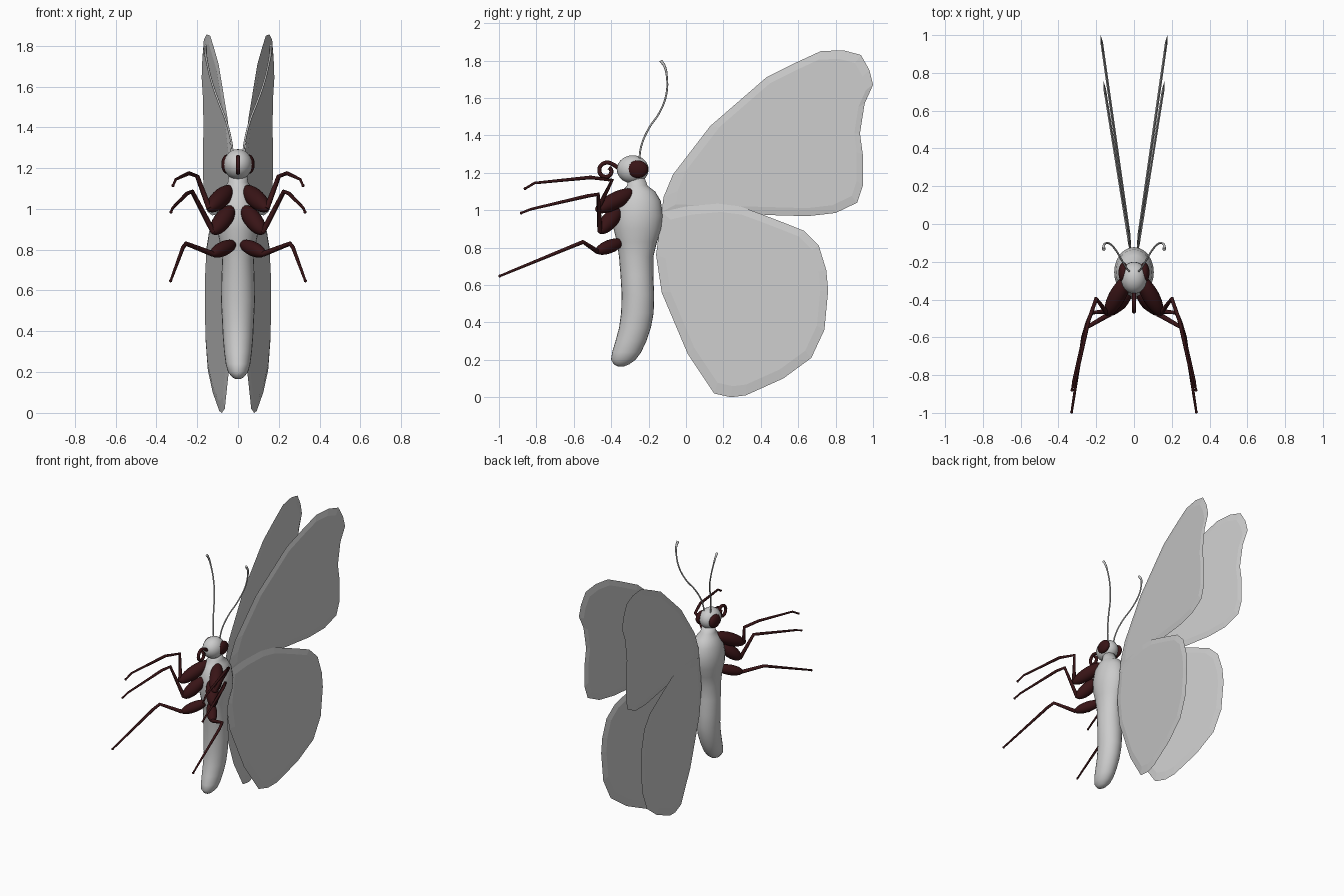
import bpy, bmesh, math
from mathutils import Vector

if "Cube" in bpy.data.objects:
    bpy.data.objects.remove(bpy.data.objects["Cube"])


def material(name, rgb):
    m = bpy.data.materials.new(name)
    m.diffuse_color = (*rgb, 1)
    m.use_nodes = True
    m.node_tree.nodes["Principled BSDF"].inputs["Base Color"].default_value = m.diffuse_color
    return m


GREY = material("pale_grey", (0.6, 0.6, 0.6))
MAROON = material("dark_maroon", (0.04, 0.007, 0.008))


def add_mesh(name, bm, mat, smooth=True):
    bmesh.ops.recalc_face_normals(bm, faces=bm.faces)
    me = bpy.data.meshes.new(name)
    bm.to_mesh(me)
    bm.free()
    me.materials.append(mat)
    for p in me.polygons:
        p.use_smooth = smooth
    ob = bpy.data.objects.new(name, me)
    bpy.context.collection.objects.link(ob)
    return ob


def ellipsoid(name, centre, radii, mat, axis=None):
    bm = bmesh.new()
    bmesh.ops.create_uvsphere(bm, u_segments=24, v_segments=14, radius=1)
    for v in bm.verts:
        v.co = Vector(a * b for a, b in zip(v.co, radii))
    ob = add_mesh(name, bm, mat)
    ob.location = centre
    if axis:
        ob.rotation_euler = axis.to_track_quat('Z', 'Y').to_euler()
    return ob


def tube(name, points, radii, mat, smooth_path=True):
    cu = bpy.data.curves.new(name, 'CURVE')
    cu.dimensions = '3D'
    cu.bevel_depth = 1
    cu.bevel_resolution = 2
    cu.resolution_u = 5
    cu.use_fill_caps = True
    sp = cu.splines.new('BEZIER')
    sp.bezier_points.add(len(points) - 1)
    for bp, p, r in zip(sp.bezier_points, points, radii):
        bp.co = p
        bp.radius = r
        bp.handle_left_type = bp.handle_right_type = 'AUTO' if smooth_path else 'VECTOR'
    ob = bpy.data.objects.new(name, cu)
    bpy.context.collection.objects.link(ob)
    cu.materials.append(mat)
    bpy.ops.object.select_all(action='DESELECT')
    ob.select_set(True)
    bpy.context.view_layer.objects.active = ob
    bpy.ops.object.convert(target='MESH')
    bpy.ops.object.shade_smooth()


# Body: stacked elliptical rings (z, front y, back y, half width)
rings = [(1.17, -.31, -.22, .045), (1.13, -.315, -.205, .05), (1.10, -.345, -.165, .072),
         (1.05, -.375, -.135, .095), (.97, -.39, -.122, .105), (.90, -.387, -.13, .103),
         (.83, -.37, -.155, .088), (.75, -.358, -.175, .078), (.65, -.35, -.175, .081),
         (.55, -.344, -.17, .083), (.45, -.347, -.173, .078), (.37, -.358, -.188, .074),
         (.30, -.377, -.212, .068), (.24, -.395, -.24, .060), (.20, -.401, -.27, .049),
         (.175, -.385, -.305, .028), (.165, -.365, -.33, .012)]
bm = bmesh.new()
N = 24
loops = []
for z, y0, y1, w in rings:
    loops.append([bm.verts.new((w * math.cos(a), (y0 + y1) / 2 + (y1 - y0) / 2 * math.sin(a), z))
                  for a in (2 * math.pi * i / N for i in range(N))])
for a, b in zip(loops, loops[1:]):
    for i in range(N):
        bm.faces.new((a[i], a[(i + 1) % N], b[(i + 1) % N], b[i]))
bm.faces.new(loops[0])
bm.faces.new(loops[-1])
add_mesh("body", bm, GREY)

# Head and coiled feeding tube
ellipsoid("head", (0, -.285, 1.218), (.07, .085, .075), GREY)
coil = [(0, -.36, 1.225)]
for i in range(15):
    a, r = math.pi * (.3 + i / 7), .047 - .0018 * i
    coil.append((0, -.425 + r * math.cos(a), 1.21 + r * math.sin(a)))
tube("coiled_mouth_tube", coil, [.011] * len(coil), MAROON)

# Wing outlines (y, z) starting at the root
FORE = [(-.13, .99), (-.12, 1.07), (-.07, 1.19), (.13, 1.45), (.43, 1.71), (.59, 1.79), (.72, 1.85),
        (.84, 1.855), (.935, 1.83), (.98, 1.75), (1, 1.67), (.955, 1.57), (.93, 1.41), (.945, 1.30),
        (.945, 1.13), (.915, 1.04), (.80, .985), (.65, .968), (.40, .975)]
HIND = [(-.13, .99), (.0, 1.02), (.17, 1.035), (.29, 1.02), (.40, .98), (.53, .93), (.63, .89),
        (.71, .81), (.75, .68), (.76, .57), (.74, .36), (.67, .21), (.52, .10), (.32, .01), (.24, 0),
        (.15, .02), (.01, .23), (-.13, .56), (-.16, .76)]


def wing(name, outline, side, root_x, slope):
    bm = bmesh.new()
    cy = sum(p[0] for p in outline) / len(outline)
    cz = sum(p[1] for p in outline) / len(outline)

    def ring(k, t):
        out = []
        for y, z in outline:
            y, z = cy + (y - cy) * k, cz + (z - cz) * k
            out.append(bm.verts.new((side * (root_x + slope * (y + .13) + t), y, z)))
        return out
    rim = ring(1, 0)
    n = len(rim)
    for t in (.007, -.007):
        inner = ring(.9, t)
        bm.faces.new(inner)
        for i in range(n):
            j = (i + 1) % n
            bm.faces.new((rim[i], rim[j], inner[j], inner[i]))
    add_mesh(name, bm, GREY, smooth=False)


# Legs: hip, end of thick upper part, thick radius, then thin joints
LEGS = {
    "front": [(.035, -.285, 1.10), (.14, -.475, 1.0), .045,
              (.20, -.395, 1.16), (.24, -.51, 1.175), (.305, -.81, 1.145), (.318, -.86, 1.115)],
    "middle": [(.03, -.355, 1.005), (.12, -.46, .885), .044,
               (.225, -.47, 1.085), (.25, -.53, 1.075), (.32, -.83, 1.005), (.328, -.88, .985)],
    "rear": [(.02, -.345, .83), (.125, -.475, .78), .036,
             (.255, -.55, .83), (.27, -.60, .81), (.32, -.93, .675), (.33, -.995, .648)],
}

for side, label in ((1, "right"), (-1, "left")):
    def m(p):
        return Vector((side * p[0], p[1], p[2]))
    wing(label + "_fore_wing", FORE, side, .015, .143)
    wing(label + "_hind_wing", HIND, side, .02, .16)
    ellipsoid(label + "_eye", m((.055, -.258, 1.219)), (.027, .055, .047), MAROON)

    # Antenna with a small club at the tip
    path = [(.025, -.25, 1.27), (.035, -.24, 1.34), (.06, -.20, 1.435), (.095, -.14, 1.525),
            (.128, -.105, 1.62), (.15, -.102, 1.71), (.16, -.115, 1.77), (.16, -.135, 1.80)]
    tube(label + "_antenna", [m(p) for p in path], [.005] * 6 + [.007, .009], GREY)

    for name, (hip, knee, r, *joints) in LEGS.items():
        h, k = m(hip), m(knee)
        ellipsoid(f"{label}_{name}_upper_leg", (h + k) / 2, (r, r, (k - h).length / 2 + .008),
                  MAROON, k - h)
        tube(f"{label}_{name}_lower_leg", [k] + [m(p) for p in joints],
             [.014, .011, .010, .007, .006], MAROON, smooth_path=False)
        ellipsoid(f"{label}_{name}_foot", m(joints[-1]), (.008, .008, .008), MAROON)
